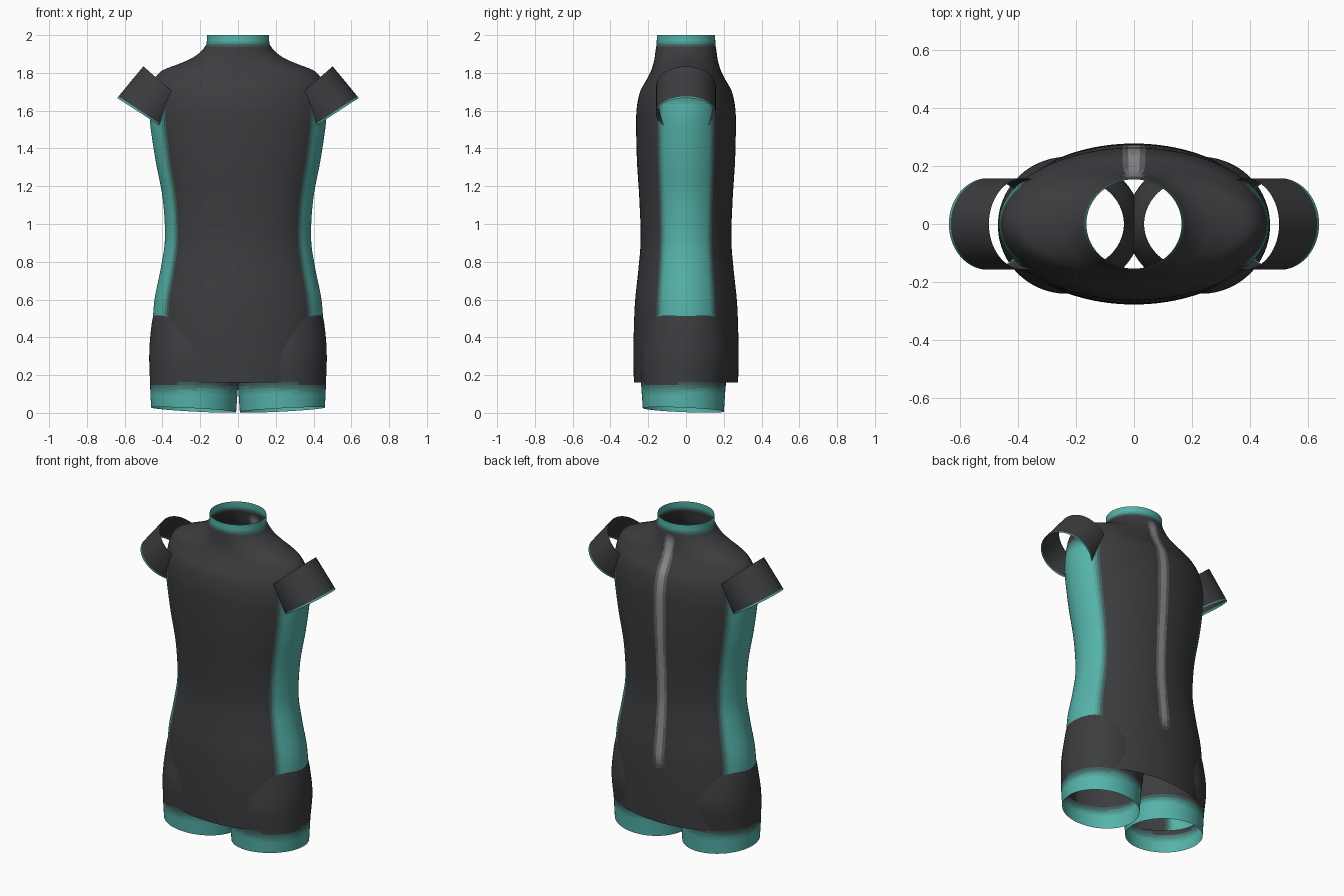
import bpy
from math import sin, cos, pi
from mathutils import Vector

if "Cube" in bpy.data.objects:
    bpy.data.objects.remove(bpy.data.objects["Cube"])

DARK, TEAL, ZIP = (.045, .046, .05), (.09, .45, .40), (.27, .27, .28)
STEPS = 7


def ramp(label, target):
    mats = []
    for i in range(STEPS):
        m = bpy.data.materials.new(f"{label}_{i}")
        t = i / (STEPS - 1)
        m.diffuse_color = (*[a + (b - a) * t for a, b in zip(DARK, target)], 1)
        m.use_nodes = True
        m.node_tree.nodes["Principled BSDF"].inputs["Base Color"].default_value = m.diffuse_color
        mats.append(m)
    return mats


MATS = ramp("teal_blend", TEAL) + ramp("zip_blend", ZIP)


def smooth(a, b, x):
    t = min(1, max(0, (x - a) / (b - a)))
    return t * t * (3 - 2 * t)


def teal(t):
    return round(t * (STEPS - 1))


def spline(rows, sub):
    """Catmull-Rom through the profile rows."""
    out = []
    for i in range(len(rows) - 1):
        p0, p1, p2, p3 = (rows[min(max(k, 0), len(rows) - 1)] for k in range(i - 1, i + 3))
        for s in range(sub):
            t = s / sub
            out.append([.5 * (2 * b + (c - a) * t + (2 * a - 5 * b + 4 * c - d) * t * t
                              + (3 * b - a - 3 * c + d) * t ** 3)
                        for a, b, c, d in zip(p0, p1, p2, p3)])
    return out + [list(rows[-1])]


def loft(name, rings, shade, flip=False):
    """Open tube through equal-sized rings; shade(centre, ring, angle) picks a material."""
    n = len(rings[0])
    verts = [p for r in rings for p in r]
    faces, idx = [], []
    for i in range(len(rings) - 1):
        for j in range(n):
            k = (j + 1) % n
            f = [i * n + j, i * n + k, (i + 1) * n + k, (i + 1) * n + j]
            centre = sum((Vector(verts[v]) for v in f), Vector()) / 4
            idx.append(shade(centre, i, 2 * pi * (j + .5) / n))
            faces.append(f[::-1] if flip else f)
    me = bpy.data.meshes.new(name)
    me.from_pydata(verts, [], faces)
    for m in MATS:
        me.materials.append(m)
    for p, m in zip(me.polygons, idx):
        p.material_index = m
        p.use_smooth = True
    ob = bpy.data.objects.new(name, me)
    bpy.context.collection.objects.link(ob)
    return ob


# Torso with neck: z, half width, half depth
TORSO = [(.16, .45, .276), (.3, .452, .278), (.45, .452, .276), (.6, .442, .269),
         (.76, .41, .252), (.92, .387, .24), (1.13, .398, .247), (1.34, .437, .26),
         (1.53, .465, .264), (1.62, .467, .26), (1.7, .459, .243), (1.76, .445, .211),
         (1.81, .405, .186), (1.845, .32, .174), (1.875, .25, .167), (1.91, .2, .162),
         (1.945, .171, .157), (1.97, .165, .155), (2.0, .165, .154)]
N = 144
torso_rings = [[(rx * cos(2 * pi * j / N), ry * sin(2 * pi * j / N), z) for j in range(N)]
               for z, rx, ry in spline(TORSO, 6)]


def torso_shade(c, i, a):
    side = (1 - smooth(.43, .61, abs(sin(a)))) * (1 - smooth(1.62, 1.72, c.z))
    neck = smooth(1.935, 1.975, c.z)
    t = max(side, neck)
    if c.y > 0 and t < .1:
        z = (1 - smooth(.008, .042, abs(c.x))) * smooth(.48, .6, c.z) * (1 - smooth(1.87, 1.94, c.z))
        if z > .1:
            return STEPS + round(z * (STEPS - 1))
    return teal(t)


loft("torso", torso_rings, torso_shade)

# Legs: z, centre x, half width, half depth, centre y, hem tilt
LEG = [(.016, .235, .225, .215, -.014, 1), (.08, .234, .229, .219, -.014, .7),
       (.16, .2325, .2335, .225, -.013, .3), (.3, .23, .24, .236, -.004, 0),
       (.42, .218, .245, .222, 0, 0), (.53, .22, .225, .198, 0, 0), (.62, .22, .185, .16, 0, 0)]

# Sleeves: short tubes from inside the shoulder to the open cuff
IN_C, OUT_C = Vector((.38, 0, 1.73)), Vector((.505, 0, 1.58))
IN_U, OUT_U = Vector((.757, 0, .653)), Vector((.84, 0, .545))
SLEEVE_T = [0, .2, .4, .6, .8, .95, 1]
M = 96
angles = [2 * pi * j / M for j in range(M)]

for side, s in (("right", 1), ("left", -1)):
    rings = [[(s * (cx + rx * cos(a)), cy + ry * sin(a),
               z + tilt * (.012 * cos(a) - .009 * sin(a))) for a in angles]
             for z, cx, rx, ry, cy, tilt in spline(LEG, 6)]
    loft(f"{side}_leg", rings, lambda c, i, a: teal(1 - smooth(.09, .17, c.z)), s < 0)

    rings = []
    for t in SLEEVE_T:
        c, u = IN_C.lerp(OUT_C, t), IN_U.lerp(OUT_U, t).normalized()
        pts = [c + u * (.16 * cos(a)) + Vector((0, .158 * sin(a), 0)) for a in angles]
        rings.append([(s * p.x, p.y, p.z) for p in pts])
    loft(f"{side}_sleeve", rings, lambda c, i, a: teal(.8 if i == len(SLEEVE_T) - 2 else 0), s > 0)
